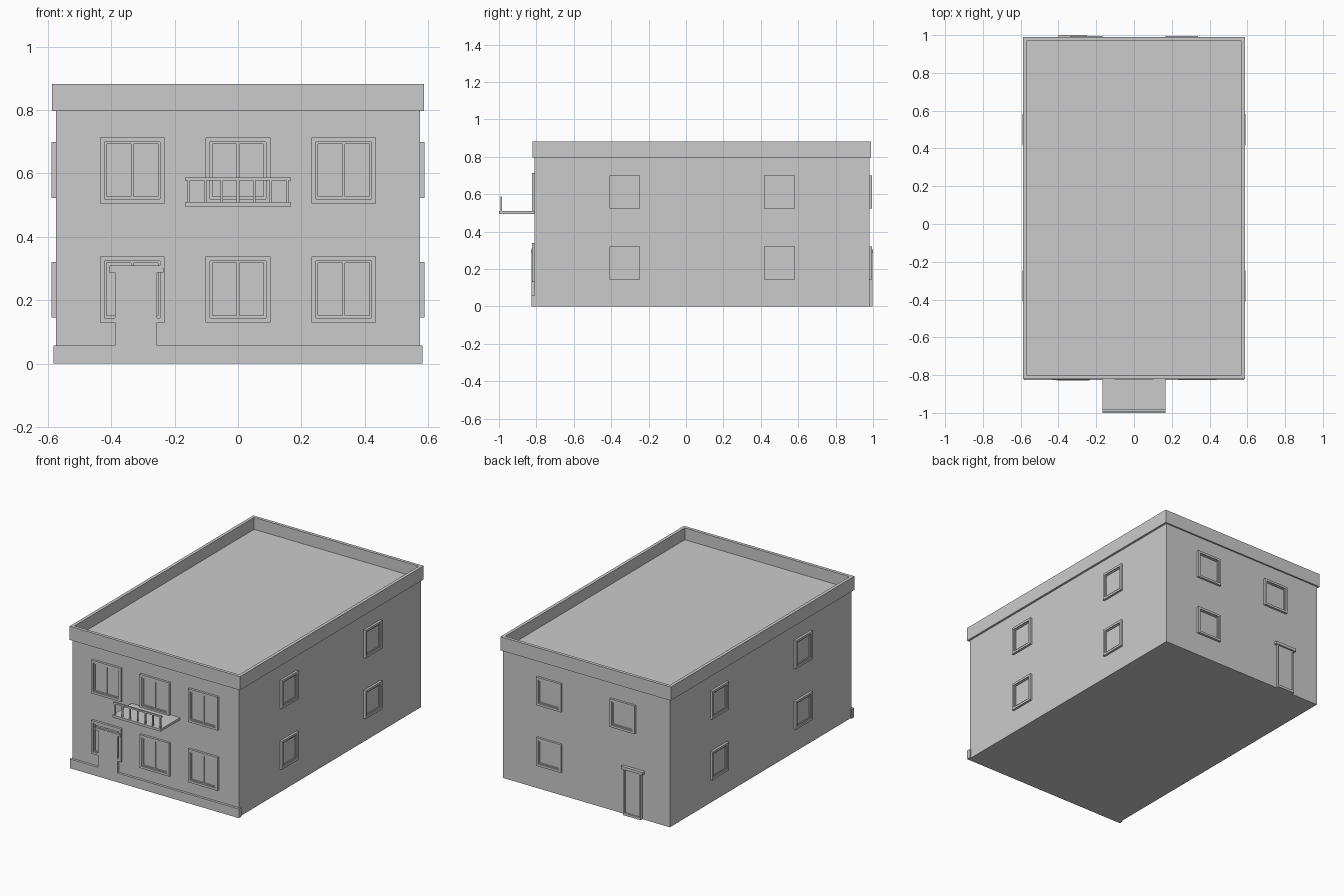
import bpy, bmesh
from mathutils import Matrix, Vector
from math import pi

if "Cube" in bpy.data.objects:
    bpy.data.objects.remove(bpy.data.objects["Cube"])

FRONT, BACK, SIDE = -0.81, 0.98, 0.575


def make(name, boxes, matrix=Matrix()):
    """One object from boxes given as (x0, x1, y0, y1, z0, z1)."""
    bm = bmesh.new()
    for x0, x1, y0, y1, z0, z1 in boxes:
        size = Matrix.Diagonal((x1 - x0, y1 - y0, z1 - z0, 1))
        mid = Matrix.Translation(((x0 + x1) / 2, (y0 + y1) / 2, (z0 + z1) / 2))
        bmesh.ops.create_cube(bm, size=1, matrix=mid @ size)
    mesh = bpy.data.meshes.new(name)
    bm.to_mesh(mesh)
    bm.free()
    ob = bpy.data.objects.new(name, mesh)
    ob.matrix_world = matrix
    bpy.context.collection.objects.link(ob)
    return ob


def frame(w, h, t, d0, d1):
    """Four bars around a centred w x h opening, front facing -y."""
    x, z = w / 2, h / 2
    return [(-x, -x + t, -d1, -d0, -z, z), (x - t, x, -d1, -d0, -z, z),
            (-x + t, x - t, -d1, -d0, z - t, z), (-x + t, x - t, -d1, -d0, -z, -z + t)]


def window(name, w, h, pos, turn=0, mullion=False):
    parts = frame(w, h, 0.014, 0, 0.014)
    parts += frame(w - 0.028, h - 0.028, 0.007, 0, 0.008)
    x, z = w / 2 - 0.021, h / 2 - 0.021
    parts.append((-x, x, -0.003, 0, -z, z))
    if mullion:
        parts.append((-0.004, 0.004, -0.008, -0.003, -z, z))
    make(name, parts, Matrix.Translation(Vector(pos)) @ Matrix.Rotation(turn, 4, 'Z'))


# main body and roof deck
make("walls", [(-SIDE, SIDE, FRONT, BACK, 0, 0.80)])
make("roof_deck", [(-0.572, 0.572, -0.802, 0.972, 0.798, 0.808)])

# parapet: a tube around the roof, made as an open ring
bm = bmesh.new()
rings = []
for x, y0, y1, z in ((0.588, -0.82, 0.99, 0.797), (0.588, -0.82, 0.99, 0.882),
                     (0.568, -0.80, 0.97, 0.882), (0.568, -0.80, 0.97, 0.797)):
    rings.append([bm.verts.new((a, b, z)) for a, b in ((-x, y0), (x, y0), (x, y1), (-x, y1))])
for i in range(4):
    a, b = rings[i], rings[(i + 1) % 4]
    for j in range(4):
        k = (j + 1) % 4
        bm.faces.new((a[j], a[k], b[k], b[j]))
bmesh.ops.recalc_face_normals(bm, faces=bm.faces)
mesh = bpy.data.meshes.new("parapet")
bm.to_mesh(mesh)
bm.free()
bpy.context.collection.objects.link(bpy.data.objects.new("parapet", mesh))

# front plinth
make("front_plinth", [(-0.583, 0.583, -0.825, -0.80, 0, 0.057)])

# windows on all four walls
for floor, zf, zs in (("lower", 0.234, 0.233), ("upper", 0.61, 0.611)):
    for i, x in enumerate((-0.334, 0, 0.334)):
        window(f"front_window_{floor}_{i}", 0.204, 0.208, (x, FRONT, zf), 0, True)
    for i, y in enumerate((-0.327, 0.50)):
        window(f"right_window_{floor}_{i}", 0.164, 0.176, (SIDE, y, zs), pi / 2)
        window(f"left_window_{floor}_{i}", 0.164, 0.176, (-SIDE, y, zs), -pi / 2)
    window(f"back_window_{floor}_0", 0.172, 0.176, (0.254, BACK, zs), pi)
window("back_window_upper_1", 0.172, 0.176, (-0.254, BACK, 0.611), pi)

# front door with lintel
make("front_door", [(-0.388, -0.255, -0.825, FRONT, 0.05, 0.288)])
make("front_door_lintel", [(-0.408, -0.235, -0.829, FRONT, 0.288, 0.302),
                           (-0.405, -0.238, -0.826, FRONT, 0.302, 0.31)])

# back door: jambs, leaf, sill and lintel
make("back_door", [(-0.376, -0.274, BACK, 0.989, 0, 0.285),
                   (-0.385, -0.376, BACK, 0.996, 0, 0.285),
                   (-0.274, -0.265, BACK, 0.996, 0, 0.285),
                   (-0.385, -0.265, BACK, 0.998, 0, 0.015)])
make("back_door_lintel", [(-0.40, -0.25, BACK, 1.0, 0.285, 0.303)])

# balcony slab and front railing
make("balcony_slab", [(-0.167, 0.167, -1.0, FRONT, 0.495, 0.51)])
make("balcony_handrail", [(-0.167, 0.167, -0.993, -0.983, 0.578, 0.588)])
make("balcony_balusters", [(x - 0.004, x + 0.004, -0.992, -0.984, 0.508, 0.58)
                           for x in (-0.156 + 0.052 * i for i in range(7))])
